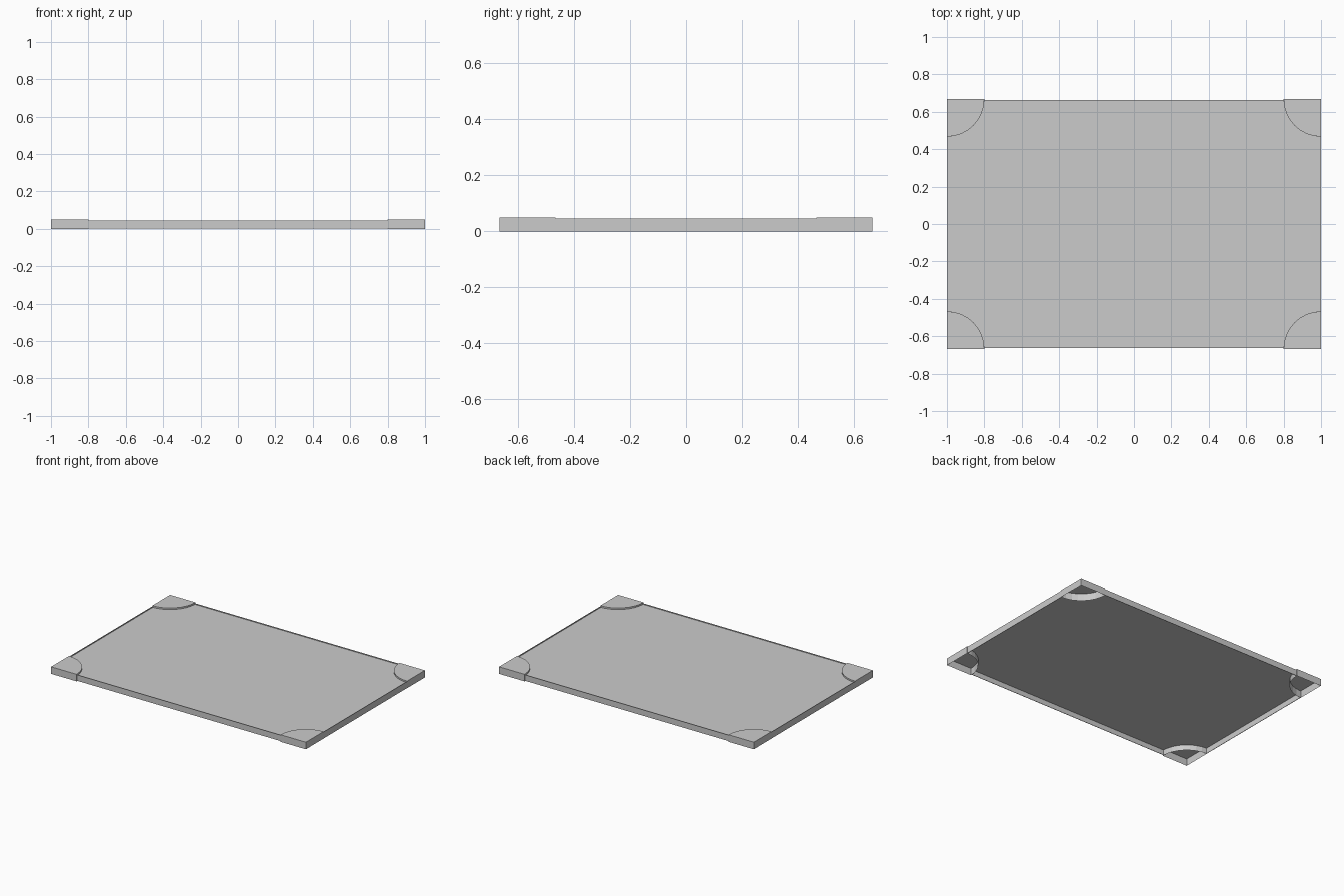
import bpy, bmesh
from math import sin, cos, pi

if "Cube" in bpy.data.objects:
    bpy.data.objects.remove(bpy.data.objects["Cube"])

HX, HY = 1.0, 0.667      # outer half sizes
R = 0.2                  # corner guard radius
TOP = 0.05               # guard height
RIM = 0.045              # rim height
PANEL = 0.039            # recessed panel level
RIM_T = 0.003            # rim thickness
SEG = 8


def arc(sx, sy):
    """Quarter arc around a corner, from the long edge to the short edge."""
    pts = []
    for i in range(SEG + 1):
        a = pi / 2 * i / SEG
        pts.append((sx * (HX - R * cos(a)), sy * (HY - R * sin(a))))
    return pts


def finish(name, bm, fix=True):
    if fix:
        bmesh.ops.recalc_face_normals(bm, faces=bm.faces)
    me = bpy.data.meshes.new(name)
    bm.to_mesh(me)
    bm.free()
    ob = bpy.data.objects.new(name, me)
    bpy.context.collection.objects.link(ob)
    return ob


def corner_guard(name, sx, sy):
    """Flat cap with walls hanging down, open underneath."""
    pts = arc(sx, sy) + [(sx * HX, sy * HY)]
    bm = bmesh.new()
    top = [bm.verts.new((x, y, TOP)) for x, y in pts]
    low = [bm.verts.new((x, y, 0)) for x, y in pts]
    bm.faces.new(top)
    n = len(pts)
    for i in range(n):
        j = (i + 1) % n
        bm.faces.new((top[i], low[i], low[j], top[j]))
    ob = finish(name, bm)
    if ob.data.polygons[0].normal.z < 0:
        ob.data.flip_normals()


def box(name, x0, x1, y0, y1, z0, z1):
    bm = bmesh.new()
    bmesh.ops.create_cube(bm, size=1)
    for v in bm.verts:
        v.co.x = x0 if v.co.x < 0 else x1
        v.co.y = y0 if v.co.y < 0 else y1
        v.co.z = z0 if v.co.z < 0 else z1
    finish(name, bm)


# corner guards
for sx, side in ((-1, "left"), (1, "right")):
    for sy, end in ((-1, "front"), (1, "back")):
        corner_guard(f"corner_guard_{end}_{side}", sx, sy)

# thin rims between the guards, long ones slightly inset
for s, end in ((-1, "front"), (1, "back")):
    y = sorted((s * (HY - 0.004), s * (HY - 0.004 - RIM_T)))
    box(f"rim_{end}", -HX + R, HX - R, y[0], y[1], 0.003, RIM)
for s, side in ((-1, "left"), (1, "right")):
    x = sorted((s * (HX - 0.001), s * (HX - 0.001 - RIM_T)))
    box(f"rim_{side}", x[0], x[1], -HY + R, HY - R, 0, RIM + 0.001)

# recessed panel with rounded notches at the corners
outline = (arc(1, 1) + arc(1, -1)[::-1] + arc(-1, -1) + arc(-1, 1)[::-1])
bm = bmesh.new()
lim_x, lim_y = HX - 0.003, HY - 0.006
vs = [bm.verts.new((max(-lim_x, min(lim_x, x)), max(-lim_y, min(lim_y, y)), PANEL))
      for x, y in outline]
face = bm.faces.new(vs)
face.normal_update()
if face.normal.z < 0:
    face.normal_flip()
bmesh.ops.triangulate(bm, faces=[face])
finish("panel", bm, fix=False)
